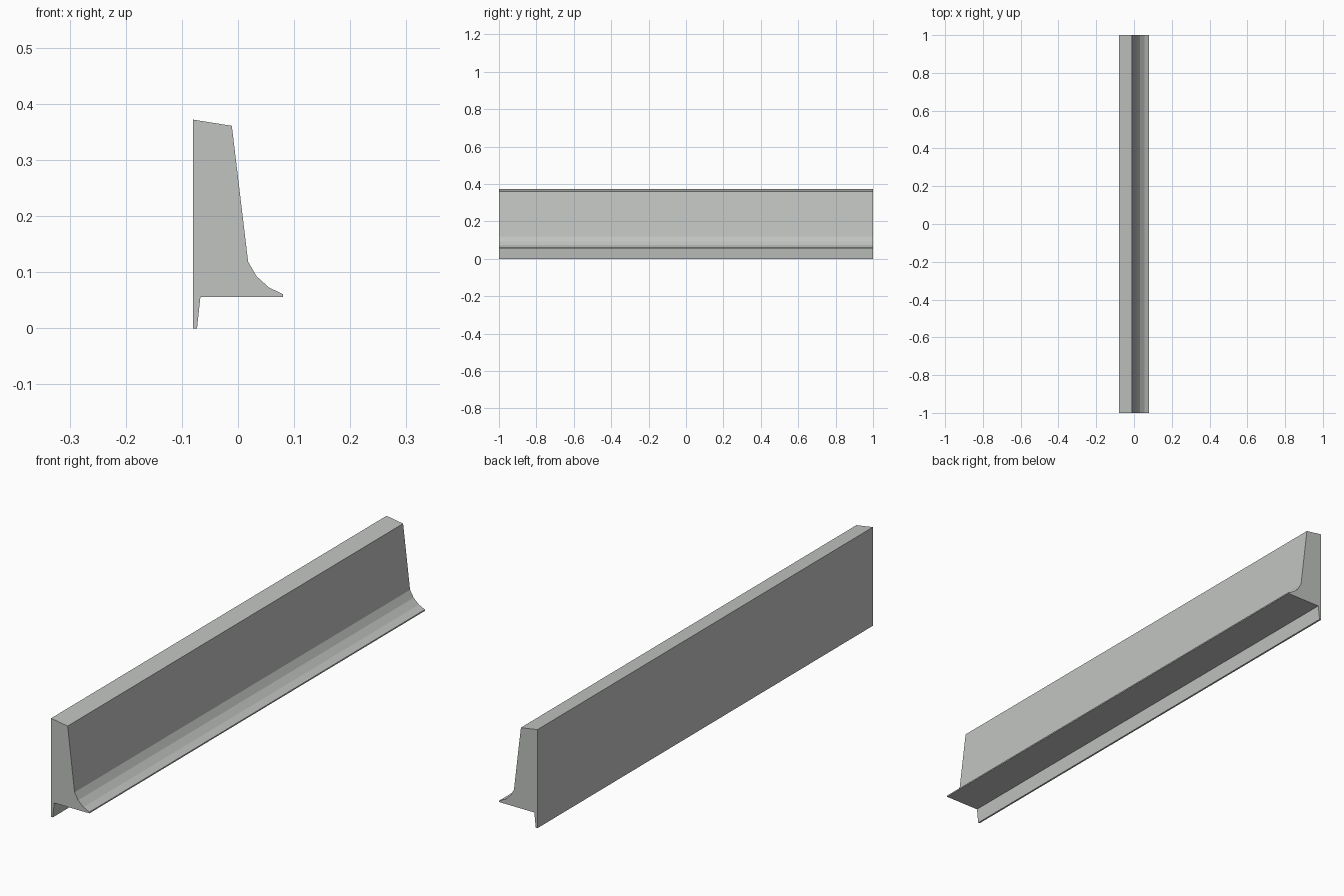
import bpy
import bmesh

if "Cube" in bpy.data.objects:
    bpy.data.objects.remove(bpy.data.objects["Cube"])

# Light grey concrete
grey = bpy.data.materials.new("light_grey")
grey.diffuse_color = (0.53, 0.55, 0.53, 1)
grey.use_nodes = True
grey.node_tree.nodes["Principled BSDF"].inputs["Base Color"].default_value = grey.diffuse_color

# Cross-section (x, z): back wall, sloped cap, battered face, coved toe, lower lip
profile = [
    (-0.08, 0.0), (-0.073, 0.0), (-0.067, 0.056), (0.08, 0.056), (0.08, 0.061),
    (0.055, 0.073), (0.033, 0.093), (0.018, 0.119), (-0.011, 0.361), (-0.08, 0.372),
]


def extrude_profile(name, points, y0, y1, material):
    bm = bmesh.new()
    face = bm.faces.new([bm.verts.new((x, y0, z)) for x, z in points])
    result = bmesh.ops.extrude_face_region(bm, geom=[face], use_keep_orig=True)
    verts = [g for g in result["geom"] if isinstance(g, bmesh.types.BMVert)]
    bmesh.ops.translate(bm, verts=verts, vec=(0, y1 - y0, 0))
    bmesh.ops.recalc_face_normals(bm, faces=bm.faces)
    mesh = bpy.data.meshes.new(name)
    bm.to_mesh(mesh)
    bm.free()
    mesh.materials.append(material)
    obj = bpy.data.objects.new(name, mesh)
    bpy.context.collection.objects.link(obj)
    return obj


# Long straight trim running front to back
extrude_profile("coved_trim", profile, -1.0, 1.0, grey)
